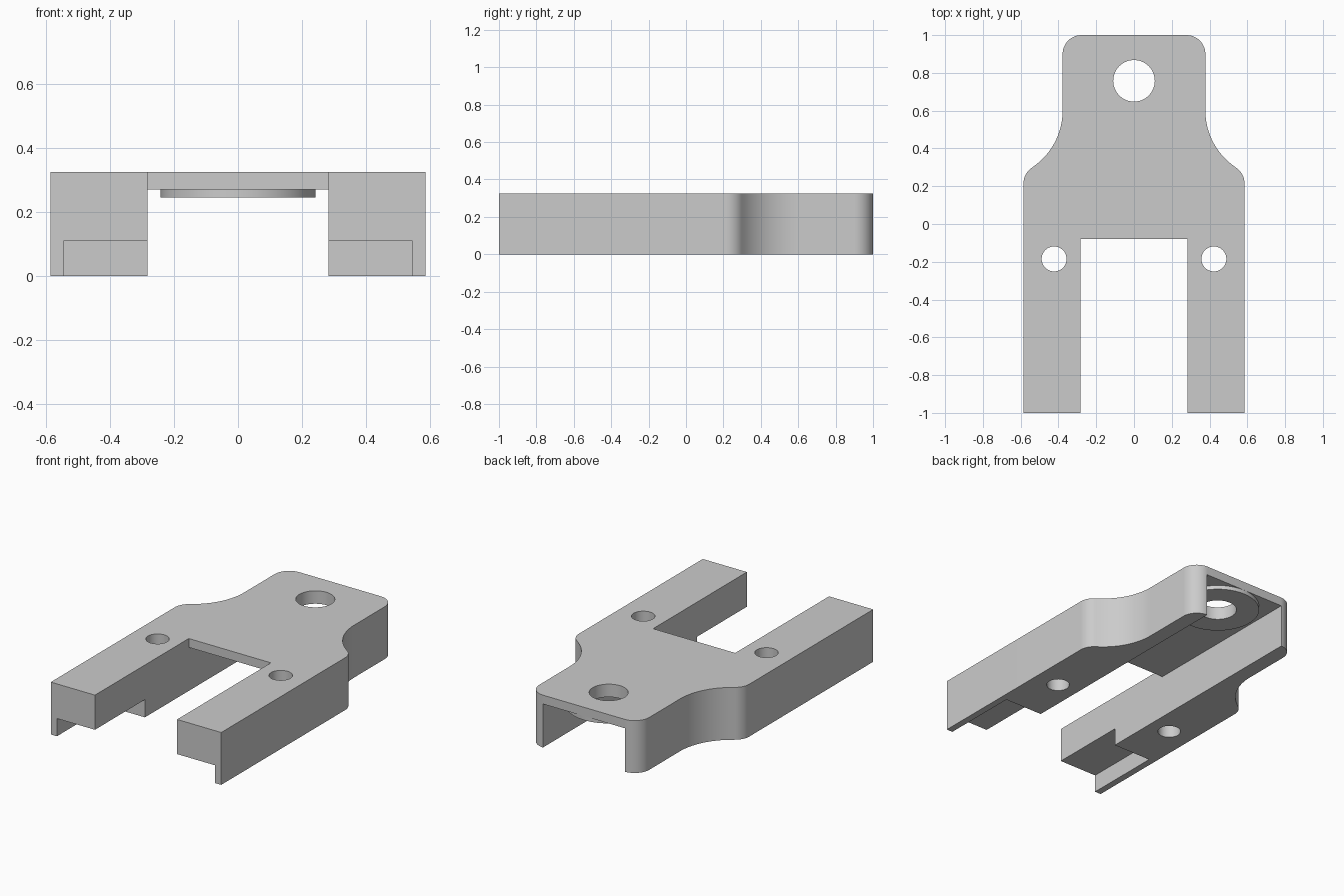
import bpy
import bmesh
from math import sin, cos, radians, pi, atan2, degrees

cube = bpy.data.objects.get("Cube")
if cube:
    bpy.data.objects.remove(cube, do_unlink=True)

HEIGHT = 0.325      # overall height
PLATE_Z = 0.27      # underside of the top plate
INNER = 0.282       # half width of the central channel
OUTER = 0.585       # half width across the arms
NECK = 0.378        # half width of the narrow end
BOSS_Y = 0.758

grey = bpy.data.materials.new("plain grey")
grey.use_nodes = True
colour = (0.6, 0.6, 0.6, 1)
grey.diffuse_color = colour
grey.node_tree.nodes["Principled BSDF"].inputs["Base Color"].default_value = colour


def arc(cx, cy, r, start, end, steps):
    angles = [radians(start + (end - start) * i / steps) for i in range(steps + 1)]
    return [(cx + r * cos(a), cy + r * sin(a)) for a in angles]


def prism(name, outline, z0, z1):
    """Extrude a counter-clockwise outline from z0 to z1."""
    bm = bmesh.new()
    face = bm.faces.new([bm.verts.new((x, y, z0)) for x, y in outline])
    new = bmesh.ops.extrude_face_region(bm, geom=[face])["geom"]
    bmesh.ops.translate(bm, vec=(0, 0, z1 - z0),
                        verts=[v for v in new if isinstance(v, bmesh.types.BMVert)])
    bmesh.ops.recalc_face_normals(bm, faces=bm.faces)
    mesh = bpy.data.meshes.new(name)
    bm.to_mesh(mesh)
    bm.free()
    mesh.materials.append(grey)
    obj = bpy.data.objects.new(name, mesh)
    bpy.context.collection.objects.link(obj)
    return obj


def box(name, x0, x1, y0, y1, z0, z1):
    return prism(name, [(x0, y0), (x1, y0), (x1, y1), (x0, y1)], z0, z1)


def cylinder(name, x, y, r, z0, z1, sides=64):
    return prism(name, arc(x, y, r, 0, 360, sides)[:-1], z0, z1)


def combine(target, tool, operation="DIFFERENCE"):
    """Apply a boolean and discard the tool."""
    tool.hide_render = True
    mod = target.modifiers.new(tool.name, "BOOLEAN")
    mod.operation = operation
    mod.solver = "EXACT"
    mod.object = tool
    bpy.context.view_layer.objects.active = target
    bpy.ops.object.modifier_apply(modifier=mod.name)
    bpy.data.objects.remove(tool, do_unlink=True)


# Body: shoulders flow into the neck through two tangent arcs
shoulder_r, sweep_r, corner_r = 0.1, 0.36, 0.1
shoulder = (OUTER - shoulder_r, 0.215)
sweep = (NECK + sweep_r, 0.6)
turn = degrees(atan2(sweep[1] - shoulder[1], sweep[0] - shoulder[0]))
half = [(OUTER, -1)]
half += arc(*shoulder, shoulder_r, 0, turn, 12)
half += arc(*sweep, sweep_r, 180 + turn, 180, 20)[1:]
half += arc(NECK - corner_r, 1 - corner_r, corner_r, 0, 90, 16)
body = prism("bracket_body", half + [(-x, y) for x, y in reversed(half)], 0, HEIGHT)

# Channel under the plate and open slot between the arms
combine(body, box("channel_cutter", -INNER, INNER, -1.2, 1.2, -0.1, PLATE_Z))
combine(body, box("slot_cutter", -INNER, INNER, -1.2, -0.08, -0.2, 0.5))

# Round boss beneath the plate with its through hole
combine(body, cylinder("boss", 0, BOSS_Y, 0.2415, 0.245, 0.3, 96), "UNION")
combine(body, cylinder("large_hole_cutter", 0, BOSS_Y, 0.11, -0.1, 0.5))

# Arm holes and underside notches that leave a thin outer lip
for side in (-1, 1):
    combine(body, cylinder("arm_hole_cutter", side * 0.423, -0.185, 0.066, -0.1, 0.5, 48))
    near, far = sorted((side * 0.2, side * 0.543))
    combine(body, box("notch_cutter", near, far, -1.2, -0.51, -0.1, 0.11))

bpy.ops.object.select_all(action="DESELECT")
body.select_set(True)
bpy.context.view_layer.objects.active = body
bpy.ops.object.shade_smooth_by_angle(angle=pi / 6)
